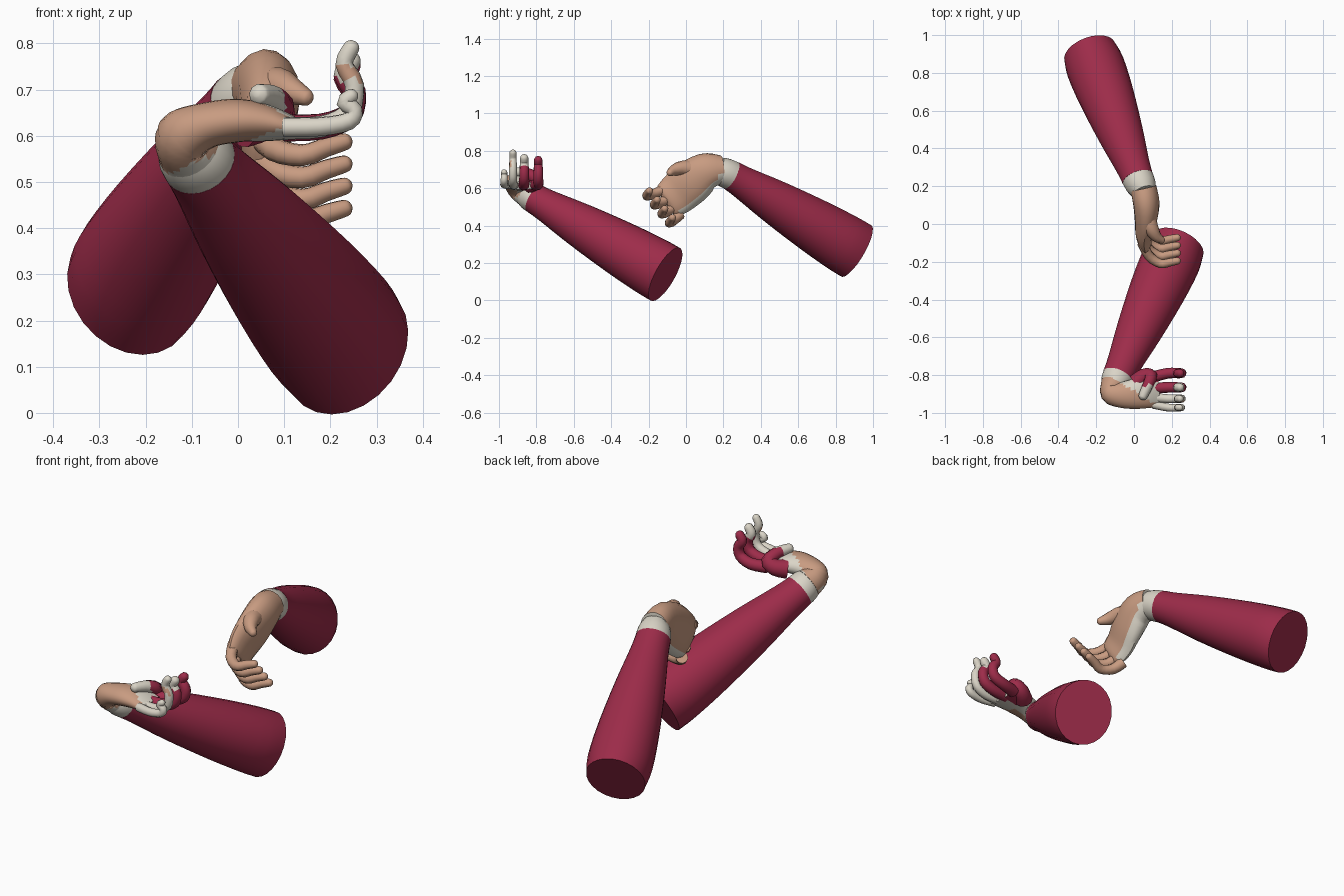
import bpy, bmesh, math
from mathutils import Vector

if "Cube" in bpy.data.objects:
    bpy.data.objects.remove(bpy.data.objects["Cube"], do_unlink=True)


def material(name, rgb):
    m = bpy.data.materials.new(name)
    m.use_nodes = True
    m.diffuse_color = (*rgb, 1)
    m.node_tree.nodes["Principled BSDF"].inputs["Base Color"].default_value = (*rgb, 1)
    return m


MATS = [material("crimson_cloth", (0.34, 0.025, 0.068)),
        material("tan_skin", (0.58, 0.33, 0.22)),
        material("off_white_cloth", (0.70, 0.66, 0.57))]
RED, TAN, WHITE = range(3)


def spline(rings, steps):
    """Smooth interpolation through rings of (x, y, z, a, b)."""
    out = []
    n = len(rings)
    for i in range(n - 1):
        p0, p1, p2, p3 = (rings[min(max(k, 0), n - 1)] for k in range(i - 1, i + 3))
        for s in range(steps):
            t = s / steps
            out.append([0.5 * (2 * b + (c - a) * t + (2 * a - 5 * b + 4 * c - d) * t * t
                               + (3 * b - a - 3 * c + d) * t ** 3)
                        for a, b, c, d in zip(p0, p1, p2, p3)])
    return out + [list(rings[-1])]


def loft(name, rings, wide, colour, sides=16, steps=4, axis=None, angle=45):
    """Skin elliptical rings; a is the radius along wide, b across it.
    colour is a material index or a rule taking (centre, normal)."""
    rings = spline(rings, steps)
    pts = [Vector(r[:3]) for r in rings]
    bm = bmesh.new()
    loops = []
    for i, r in enumerate(rings):
        t = axis or (pts[min(i + 1, len(pts) - 1)] - pts[max(i - 1, 0)]).normalized()
        u = (Vector(wide) - t * t.dot(Vector(wide))).normalized()
        v = t.cross(u)
        loops.append([bm.verts.new(pts[i] + u * r[3] * math.cos(k * math.tau / sides)
                                   + v * r[4] * math.sin(k * math.tau / sides))
                      for k in range(sides)])
    for lo, hi in zip(loops, loops[1:]):
        for k in range(sides):
            j = (k + 1) % sides
            bm.faces.new((lo[k], lo[j], hi[j], hi[k]))
    bm.faces.new(loops[0][::-1])
    bm.faces.new(loops[-1])
    bmesh.ops.recalc_face_normals(bm, faces=bm.faces)
    for f in bm.faces:
        f.material_index = colour(f.calc_center_median(), f.normal) if callable(colour) else colour
    mesh = bpy.data.meshes.new(name)
    bm.to_mesh(mesh)
    bm.free()
    for m in MATS:
        mesh.materials.append(m)
    ob = bpy.data.objects.new(name, mesh)
    bpy.context.collection.objects.link(ob)
    bpy.ops.object.select_all(action='DESELECT')
    ob.select_set(True)
    bpy.context.view_layer.objects.active = ob
    bpy.ops.object.shade_smooth_by_angle(angle=math.radians(angle))


def digit(name, path, r0, r1, colour):
    """Tapered finger with a rounded tip."""
    n = len(path)
    rings = []
    for i, p in enumerate(path):
        r = r0 + (r1 - r0) * i / (n - 1)
        rings.append((*p, r, r))
    end = Vector(path[-1])
    d = (end - Vector(path[-2])).normalized() * r1
    for f, s in ((0.6, 0.75), (0.9, 0.3)):
        rings.append((*(end + d * f), r1 * s, r1 * s))
    loft(name, rings, (0.1, 1, 0.15), colour, sides=10, steps=3, angle=60)


def forearm(name, elbow, wrist, cuff_end, r_elbow, r_wrist):
    """Barrel-shaped sleeve, narrower sideways at its closed end, with a pale cuff."""
    e, w, c = Vector(elbow), Vector(wrist), Vector(cuff_end)
    ax = (w - e).normalized()
    rings = []
    for t, high, side in ((0, 1, 0.78), (0.12, 0.97, 0.94), (0.35, 0.8, 0.83),
                          (0.65, 0.47, 0.5), (0.9, 0.1, 0.14), (1, 0, 0.05)):
        rings.append((*e.lerp(w, t), r_wrist + (r_elbow - r_wrist) * high,
                      r_wrist + (r_elbow - r_wrist) * side))
    loft(name + "_sleeve", rings, (0, 0, 1), RED, sides=24, steps=3, axis=ax)
    loft(name + "_cuff", [(*(w - ax * 0.01), r_wrist, r_wrist * 1.05),
                          (*w.lerp(c, 0.5), r_wrist * 0.98, r_wrist * 1.0),
                          (*c, r_wrist * 0.84, r_wrist * 0.78)],
         (0, 0, 1), WHITE, sides=24, steps=2, axis=ax)


forearm("rear_arm", (-0.234, 0.91, 0.265), (0.02, 0.24, 0.67), (0.055, 0.165, 0.705), 0.16, 0.08)
forearm("front_arm", (0.234, -0.11, 0.14), (-0.085, -0.81, 0.545), (-0.11, -0.865, 0.58), 0.162, 0.08)

# Rear hand, palm toward +x, with a pale strip on the little finger edge
EDGE = Vector((0, -0.58, 0.81))
loft("rear_hand",
     [(0.05, 0.19, 0.70, 0.076, 0.07), (0.065, 0.11, 0.69, 0.10, 0.07),
      (0.063, 0.03, 0.635, 0.118, 0.06), (0.053, -0.04, 0.575, 0.113, 0.046),
      (0.06, -0.09, 0.535, 0.10, 0.034), (0.064, -0.108, 0.522, 0.08, 0.015)], EDGE,
     lambda c, n: WHITE if n.dot(EDGE) < -0.45 and c.y > -0.075 else TAN)
for i, finger in enumerate(("index", "middle", "ring", "little")):
    path = [(x, y + step * i, z - 0.048 * i) for x, y, z, step in
            ((0.045, -0.10, 0.605, 0.023), (0.08, -0.17, 0.57, 0.034), (0.14, -0.21, 0.558, 0.04),
             (0.19, -0.203, 0.575, 0.041), (0.23, -0.195, 0.587, 0.041))]
    digit("rear_" + finger + "_finger", path, 0.029, 0.019, TAN)
digit("rear_thumb", [(0.065, 0.05, 0.70), (0.09, -0.02, 0.708), (0.117, -0.065, 0.696),
                     (0.145, -0.085, 0.684)], 0.05, 0.02, TAN)


# Front hand, bent at the wrist toward +x with the palm up
def front_colour(c, n):
    if c.x > 0.02 and (c.y > -0.83 or (c.y > -0.86 and n.z < 0.2)):
        return RED
    outer = c.y < -0.885 - 0.6 * c.x and c.z > 0.54 + 0.4 * (c.x + 0.1)
    if outer and (n.z > -0.2 or n.y < 0):
        return TAN
    return WHITE


def middle_colour(c, n):
    return TAN if 0.722 < c.z < 0.75 and n.y < 0.3 and n.x < 0.7 else WHITE


def ring_colour(c, n):
    return WHITE if c.z > 0.72 else RED


loft("front_hand",
     [(-0.105, -0.85, 0.572, 0.074, 0.072), (-0.118, -0.895, 0.598, 0.062, 0.06),
      (-0.07, -0.905, 0.622, 0.05, 0.068), (0.0, -0.90, 0.633, 0.047, 0.08),
      (0.07, -0.885, 0.626, 0.038, 0.09), (0.13, -0.88, 0.614, 0.022, 0.085)],
     (0, 0, 1), front_colour, sides=24, steps=6)
for finger, y, top, radius, colour in (
        ("index", -0.972, 0.70, 0.022, WHITE), ("middle", -0.925, 0.81, 0.025, middle_colour),
        ("ring", -0.865, 0.78, 0.03, ring_colour), ("little", -0.79, 0.77, 0.03, RED)):
    k = (top - 0.63) / 0.18
    path = [(x, y * 0.8 + 0.2 * -0.89 if x < 0.15 else y, 0.62 + (z - 0.62) * k) for x, z in
            ((0.10, 0.617), (0.18, 0.62), (0.24, 0.65), (0.252, 0.71), (0.23, 0.755), (0.245, 0.79))]
    digit("front_" + finger + "_finger", path, radius, radius * 0.74, colour)
digit("front_thumb", [(0.01, -0.84, 0.62), (0.055, -0.805, 0.63), (0.09, -0.805, 0.655),
                      (0.075, -0.85, 0.68), (0.048, -0.91, 0.689)], 0.046, 0.024,
      lambda c, n: WHITE if c.y < -0.855 and c.z > 0.65 else RED)
